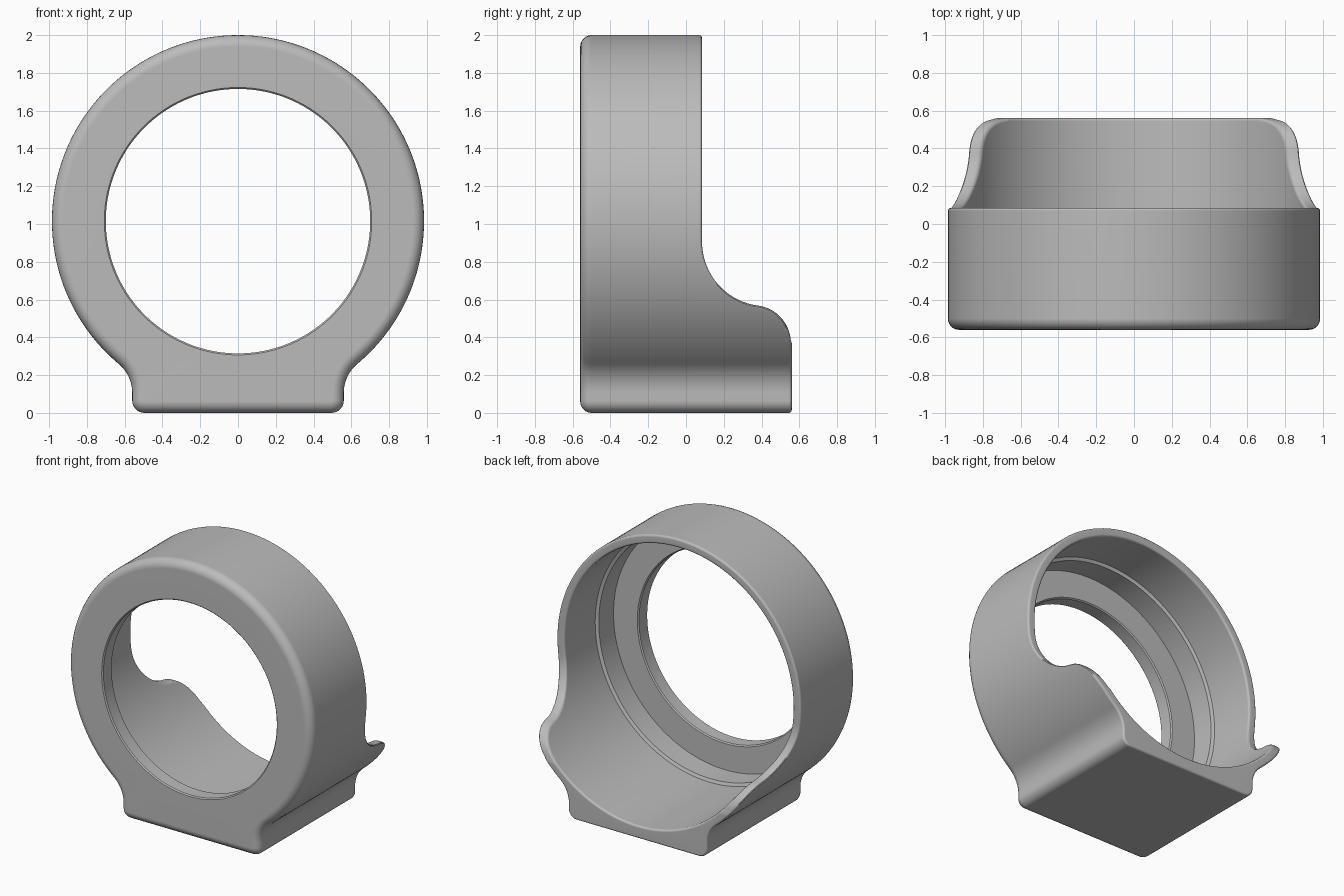
import bpy, bmesh
from math import sin, cos, asin, atan2, sqrt, pi, radians

cube = bpy.data.objects.get("Cube")
if cube:
    bpy.data.objects.remove(cube)

# Main dimensions
CZ, R_OUT, R_BORE, R_STEP, R_HOLE = 1.015, 0.985, 0.922, 0.9, 0.7
FRONT, BACK = -0.56, 0.56
FOOT_X, FILLET, CORNER = 0.56, 0.2, 0.065
ROUND, EDGE = 0.06, 0.015
# Side cut: concave arc flowing into a convex arc (centres as y, z)
HOLLOW_C, HOLLOW_R = (0.425, 0.905), 0.34
NOSE_C, NOSE_R = (0.355, 0.37), 0.2
RIM_Y = HOLLOW_C[0] - HOLLOW_R


def arc(cx, cy, r, a0, a1, n, last=False):
    steps = n + 1 if last else n
    return [(cx + r * cos(a0 + (a1 - a0) * k / n),
             cy + r * sin(a0 + (a1 - a0) * k / n)) for k in range(steps)]


def cut_curve(e):
    """Side cut profile, moved into the body by e."""
    turn = atan2(HOLLOW_C[1] - NOSE_C[1], HOLLOW_C[0] - NOSE_C[0])
    return (arc(*HOLLOW_C, HOLLOW_R + e, pi, pi + turn, 18)
            + arc(*NOSE_C, NOSE_R - e, turn, 0, 16))


def foot_outline(d, start):
    """Lower outer outline, inset by d, from the ring down to the middle."""
    fx = FOOT_X + FILLET
    fz = CZ - sqrt((R_OUT + FILLET) ** 2 - fx ** 2)
    join = atan2(fz - CZ, fx)
    c = CORNER
    pts = arc(0, CZ, R_OUT - d, start, join, 6)
    pts += arc(fx, fz, FILLET + d, join + pi, pi, 10, True)
    pts += arc(FOOT_X - c, c, c - d, 0, -pi / 2, 6, True)
    x0 = FOOT_X - c
    return pts + [(x0 * (1 - k / 20), d) for k in range(1, 21)]


def section(e=EDGE, d=0, radius=None, y=None):
    """Closed loop: outer outline inset by d, or a circle of given radius.
    Without y it follows the back edge, moved inward by e."""
    rad = radius or R_OUT - d
    angle = lambda z: asin((z - CZ) / rad)
    half = [(x, RIM_Y - e, z)
            for x, z in arc(0, CZ, rad, pi / 2, angle(HOLLOW_C[1]), 40)]
    half += [(sqrt(rad ** 2 - (z - CZ) ** 2), cy, z) for cy, z in cut_curve(e)]
    start = angle(NOSE_C[1])
    low = foot_outline(d, start)
    if radius:
        low = arc(0, CZ, rad, start, -pi / 2, len(low) - 1, True)
    half += [(x, BACK - e, z) for x, z in low]
    loop = half + [(-x, cy, z) for x, cy, z in half[-2:0:-1]]
    return [(x, cy if y is None else y, z) for x, cy, z in loop]


sections = []
# Front lip and its hole
sections.append(section(radius=R_HOLE, y=FRONT + 0.008))
sections.append(section(radius=R_HOLE + 0.008, y=FRONT))
# Rounded front edge
for k in range(7):
    a = k / 6 * pi / 2
    sections.append(section(d=ROUND * (1 - sin(a)), y=FRONT + ROUND * (1 - cos(a))))
# Rounded back rim, outer then inner
for k in range(4):
    a = k / 3 * pi / 2
    sections.append(section(e=EDGE * (1 - sin(a)), d=EDGE * (1 - cos(a))))
for k in range(4):
    a = k / 3 * pi / 2
    sections.append(section(e=EDGE * (1 - cos(a)), radius=R_BORE + EDGE * (1 - sin(a))))
# Stepped bore
sections.append(section(radius=R_BORE, y=-0.27))
sections.append(section(radius=R_STEP, y=-0.28))
sections.append(section(radius=R_STEP, y=-0.45))
sections.append(section(radius=R_HOLE + 0.008, y=-0.45))
sections.append(section(radius=R_HOLE, y=-0.458))

# Skin the sections into one closed body
bm = bmesh.new()
rings = [[bm.verts.new(p) for p in s] for s in sections]
for i, ring in enumerate(rings):
    nxt = rings[(i + 1) % len(rings)]
    for j in range(len(ring)):
        k = (j + 1) % len(ring)
        bm.faces.new((ring[j], ring[k], nxt[k], nxt[j]))
bmesh.ops.remove_doubles(bm, verts=bm.verts, dist=1e-5)
bmesh.ops.recalc_face_normals(bm, faces=bm.faces)
mesh = bpy.data.meshes.new("ring_housing")
bm.to_mesh(mesh)
bm.free()
housing = bpy.data.objects.new("ring_housing", mesh)
bpy.context.collection.objects.link(housing)

# Plain grey
grey = bpy.data.materials.new("plain_grey")
grey.use_nodes = True
colour = (0.5, 0.5, 0.5, 1)
grey.diffuse_color = colour
grey.node_tree.nodes["Principled BSDF"].inputs["Base Color"].default_value = colour
mesh.materials.append(grey)

# Smooth shading with crisp steps and flat faces
bpy.ops.object.select_all(action="DESELECT")
housing.select_set(True)
bpy.context.view_layer.objects.active = housing
bpy.ops.object.shade_smooth_by_angle(angle=radians(35))
weighted = housing.modifiers.new("even_normals", "WEIGHTED_NORMAL")
weighted.keep_sharp = True
